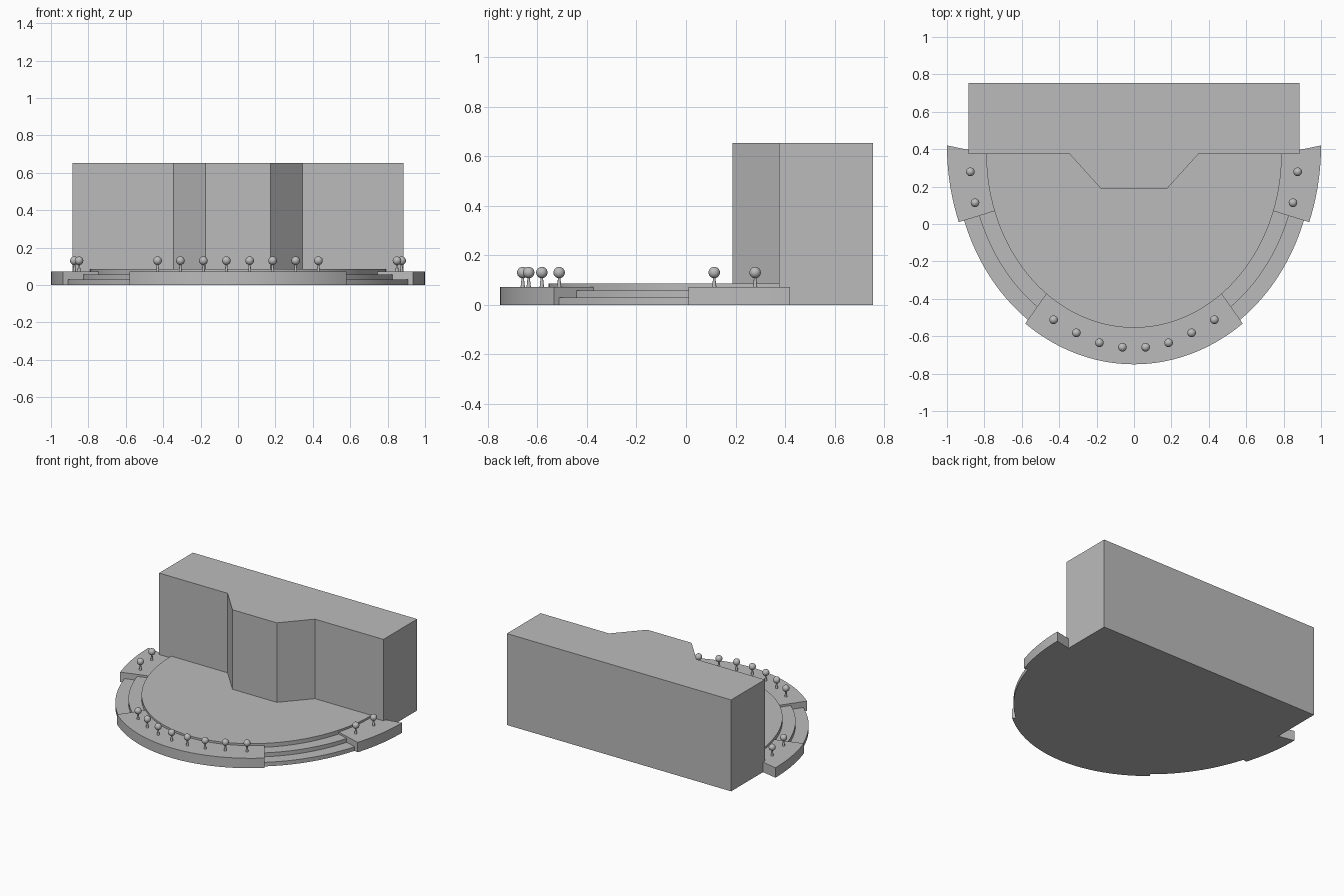
import bpy
import bmesh
import math

cube = bpy.data.objects.get("Cube")
if cube:
    bpy.data.objects.remove(cube, do_unlink=True)

grey = bpy.data.materials.new("plain grey")
grey.use_nodes = True
GREY = (0.5, 0.5, 0.5, 1)
grey.diffuse_color = GREY
grey.node_tree.nodes["Principled BSDF"].inputs["Base Color"].default_value = GREY


def finish(name, bm, smooth=True):
    """Turn a bmesh into a named grey object."""
    bmesh.ops.recalc_face_normals(bm, faces=bm.faces)
    mesh = bpy.data.meshes.new(name)
    bm.to_mesh(mesh)
    bm.free()
    mesh.materials.append(grey)
    obj = bpy.data.objects.new(name, mesh)
    bpy.context.collection.objects.link(obj)
    if smooth:
        bpy.ops.object.select_all(action="DESELECT")
        obj.select_set(True)
        bpy.context.view_layer.objects.active = obj
        bpy.ops.object.shade_smooth_by_angle(angle=math.radians(30))
    return obj


def prism(name, outline, bottom, top, smooth=True):
    """Extrude a flat outline upward."""
    bm = bmesh.new()
    face = bm.faces.new([bm.verts.new((x, y, bottom)) for x, y in outline])
    grown = bmesh.ops.extrude_face_region(bm, geom=[face])["geom"]
    verts = [v for v in grown if isinstance(v, bmesh.types.BMVert)]
    bmesh.ops.translate(bm, verts=verts, vec=(0, 0, top - bottom))
    return finish(name, bm, smooth)


def arc(cy, a, b, start, end, steps=64):
    """Elliptical arc, angles in radians, measured from +x."""
    angles = [start + (end - start) * i / steps for i in range(steps + 1)]
    return [(a * math.cos(t), cy + b * math.sin(t)) for t in angles]


def angle_at(cy, b, y):
    """Angle on the +x side of the front half-ellipse at a given y."""
    return math.asin((y - cy) / b)


# Building with a bay projecting toward the plaza
prism("building", [(-0.885, 0.755), (-0.885, 0.375), (-0.345, 0.375),
                   (-0.175, 0.187), (0.175, 0.187), (0.345, 0.375),
                   (0.885, 0.375), (0.885, 0.755)], 0, 0.652, smooth=False)

# Stacked half-ellipse terraces: two steps and the plaza deck
BACK = 0.375
for name, a, b, bottom, top in (("lower_step", 0.96, 1.10, 0, 0.029),
                                ("upper_step", 0.875, 1.015, 0.029, 0.057),
                                ("plaza_deck", 0.79, 0.93, 0.057, 0.085)):
    prism(name, arc(BACK, a, b, -math.pi, 0), bottom, top)

# Raised planters around the rim
RIM_Y, RIM_B = 0.42, 1.17
IN_A, IN_B = 0.78, 0.92


def planter(name, outer_span, inner_span):
    outer = arc(RIM_Y, 1, RIM_B, *outer_span)
    inner = arc(BACK, IN_A, IN_B, *inner_span)
    return prism(name, outer + inner[::-1], 0, 0.071)


out_end, in_end = angle_at(RIM_Y, RIM_B, -0.532), angle_at(BACK, IN_B, -0.365)
planter("front_planter", (-math.pi - out_end, out_end), (-math.pi - in_end, in_end))

out_end, in_end = angle_at(RIM_Y, RIM_B, 0.01), angle_at(BACK, IN_B, 0.072)
planter("left_planter", (out_end, 0), (in_end, 0))
planter("right_planter", (-math.pi - out_end, -math.pi), (-math.pi - in_end, -math.pi))


# Round-topped trees, mirrored left and right
def tree(name, x, y):
    bm = bmesh.new()
    trunk = bmesh.ops.create_cone(bm, cap_ends=True, segments=12, radius1=0.009,
                                  radius2=0.004, depth=0.045)["verts"]
    bmesh.ops.translate(bm, verts=trunk, vec=(x, y, 0.0925))
    crown = bmesh.ops.create_uvsphere(bm, u_segments=20, v_segments=12,
                                      radius=0.023)["verts"]
    bmesh.ops.translate(bm, verts=crown, vec=(x, y, 0.13))
    finish(name, bm)


spots = [(0.062, -0.659), (0.185, -0.635), (0.308, -0.582), (0.43, -0.512),
         (0.85, 0.114), (0.875, 0.279)]
for i, (x, y) in enumerate(spots, 1):
    tree(f"left_tree_{i}", x, y)
    tree(f"right_tree_{i}", -x, y)
